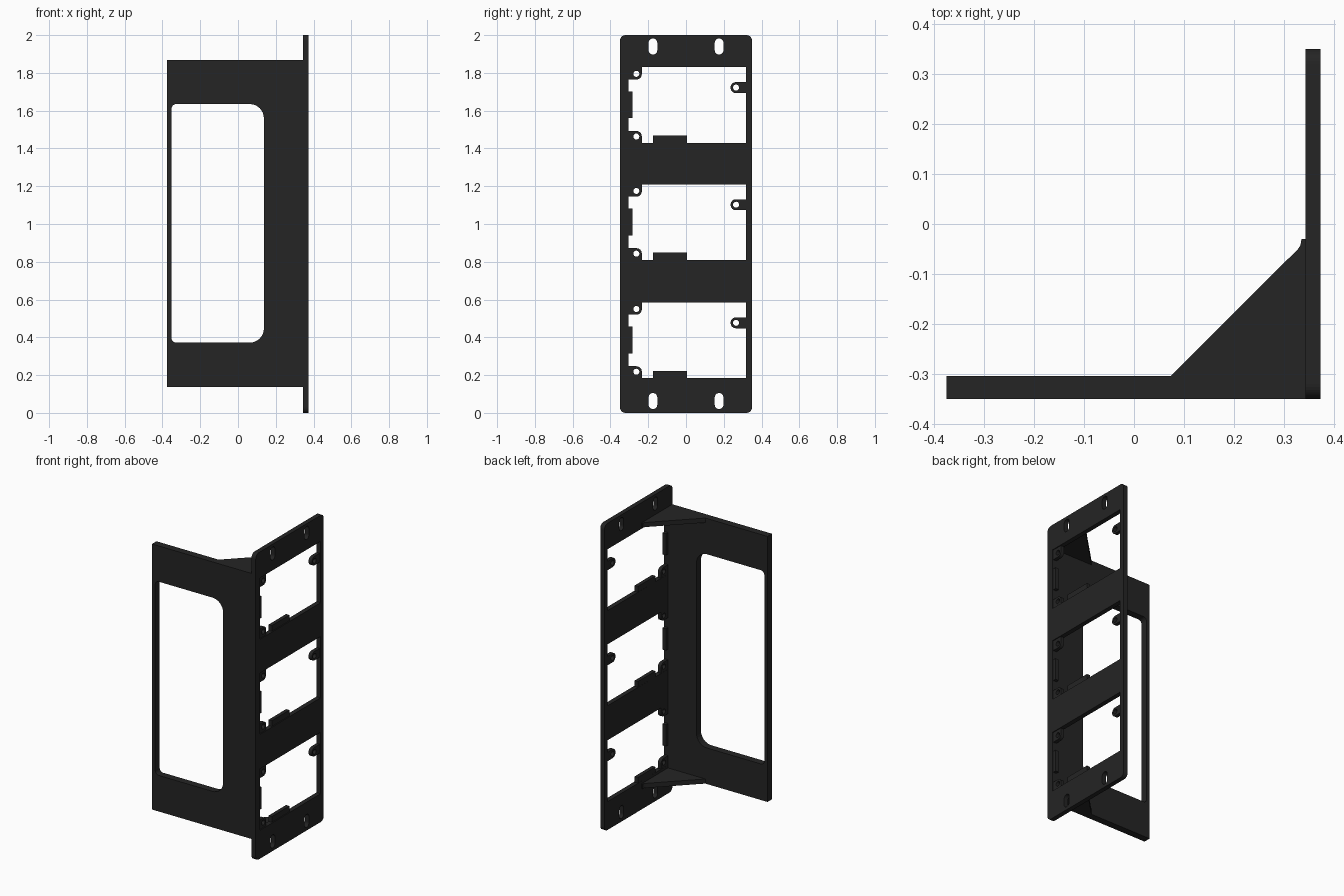
import bpy, bmesh, math
from mathutils import Matrix

if "Cube" in bpy.data.objects:
    bpy.data.objects.remove(bpy.data.objects["Cube"])

mat = bpy.data.materials.new("matte black")
mat.diffuse_color = (0.018, 0.018, 0.018, 1)
mat.use_nodes = True
mat.node_tree.nodes["Principled BSDF"].inputs["Base Color"].default_value = mat.diffuse_color

# (u, v, w) -> world axes for each sheet direction
FACE = Matrix(((0, 0, 1, 0), (1, 0, 0, 0), (0, 1, 0, 0), (0, 0, 0, 1)))   # u=y v=z w=x
SIDE = Matrix(((1, 0, 0, 0), (0, 0, -1, 0), (0, 1, 0, 0), (0, 0, 0, 1)))  # u=x v=z w=-y
FLAT = Matrix.Identity(4)


def rounded(u0, u1, v0, v1, radii=(0, 0, 0, 0), steps=8):
    """Rectangle outline; radii run lower-left, lower-right, upper-right, upper-left."""
    pts = []
    corners = ((u0, v0, 1, 1), (u1, v0, -1, 1), (u1, v1, -1, -1), (u0, v1, 1, -1))
    for i, ((u, v, su, sv), r) in enumerate(zip(corners, radii)):
        if r == 0:
            pts.append((u, v))
            continue
        for k in range(steps + 1):
            a = math.pi + (i + k / steps) * math.pi / 2
            pts.append((u + su * r + r * math.cos(a), v + sv * r + r * math.sin(a)))
    return pts


def hole(u, v, r):
    return rounded(u - r, u + r, v - r, v + r, (r,) * 4, 5)


def sheet(name, loops, w0, w1, frame):
    """Flat sheet cut from an outline (first loop) with holes (other loops)."""
    cu = bpy.data.curves.new(name, 'CURVE')
    cu.dimensions = '2D'
    cu.fill_mode = 'BOTH'
    cu.extrude = (w1 - w0) / 2
    for pts in loops:
        sp = cu.splines.new('POLY')
        sp.points.add(len(pts) - 1)
        for p, (u, v) in zip(sp.points, pts):
            p.co = (u, v, 0, 1)
        sp.use_cyclic_u = True
    tmp = bpy.data.objects.new(name + "_outline", cu)
    bpy.context.collection.objects.link(tmp)
    bpy.context.view_layer.update()
    dg = bpy.context.evaluated_depsgraph_get()
    me = bpy.data.meshes.new_from_object(tmp.evaluated_get(dg))
    bpy.data.objects.remove(tmp)
    bpy.data.curves.remove(cu)
    me.transform(frame @ Matrix.Translation((0, 0, (w0 + w1) / 2)))
    bm = bmesh.new()
    bm.from_mesh(me)
    bmesh.ops.remove_doubles(bm, verts=bm.verts, dist=1e-5)
    bmesh.ops.recalc_face_normals(bm, faces=bm.faces)
    for f in bm.faces:
        f.smooth = False
    bm.to_mesh(me)
    bm.free()
    me.name = name
    me.materials.clear()
    me.materials.append(mat)
    ob = bpy.data.objects.new(name, me)
    bpy.context.collection.objects.link(ob)
    return ob


X0, X1 = 0.343, 0.373
BAYS = (0.185, 0.81, 1.43)   # bottom of each opening
H = 0.4

# Face plate with three openings and four mounting slots
loops = [rounded(-0.35, 0.35, 0, 2, (0.03,) * 4)]
loops += [rounded(-0.305, 0.318, z, z + H) for z in BAYS]
for y in (-0.175, 0.175):
    for z in (0.02, 1.897):
        loops.append(rounded(y - 0.023, y + 0.023, z, z + 0.085, (0.0229,) * 4, 6))
sheet("face_plate", loops, X0, X1, FACE)

# Screw ears and locating tabs in every opening
E0, E1 = X0 + 0.0005, X1 - 0.006
for i, z in enumerate(BAYS, 1):
    t = z + H
    sheet(f"upper_ear_{i}", [rounded(-0.312, -0.234, t - 0.065, t + 0.006, (0, 0.028, 0, 0)),
                             hole(-0.263, t - 0.035, 0.016)], E0, E1, FACE)
    sheet(f"lower_ear_{i}", [rounded(-0.312, -0.234, z - 0.006, z + 0.062, (0, 0, 0.028, 0)),
                             hole(-0.263, z + 0.033, 0.016)], E0, E1, FACE)
    sheet(f"side_ear_{i}", [rounded(0.236, 0.325, z + 0.263, z + 0.321, (0.028, 0, 0, 0.028)),
                            hole(0.265, z + 0.292, 0.016)], E0, E1, FACE)
    sheet(f"side_tab_{i}", [rounded(-0.312, -0.283, z + 0.13, z + 0.272)], E0, E1, FACE)
    sheet(f"bottom_tab_{i}", [rounded(-0.175, 0.005, z - 0.006, z + 0.038)], E0, E1, FACE)

# Side plate with one tall opening
sheet("side_plate", [rounded(-0.375, X0, 0.137, 1.868),
                     rounded(-0.352, 0.137, 0.372, 1.635, (0.025, 0.075, 0.075, 0.025))],
      0.304, 0.35, SIDE)

# Corner gussets at both ends of the side plate
gusset = [(0.073, -0.304), (X0, -0.304), (X0, -0.03), (0.335, -0.03), (0.333, -0.042), (0.328, -0.05)]
for name, z in (("bottom_gusset", 0.137), ("top_gusset", 1.838)):
    sheet(name, [gusset], z, z + 0.03, FLAT)
